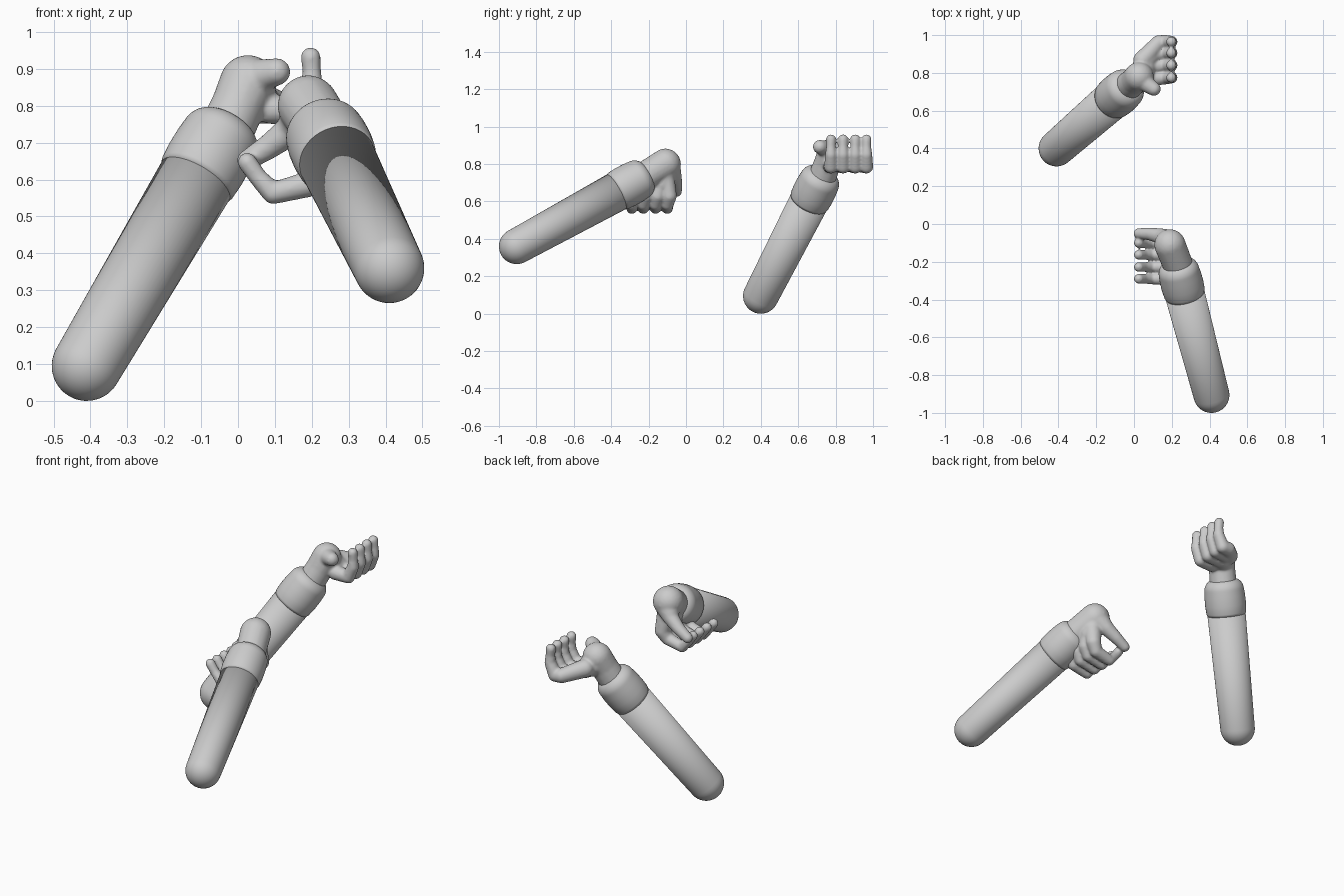
import bpy, bmesh, math
from mathutils import Vector, Matrix

if "Cube" in bpy.data.objects:
    bpy.data.objects.remove(bpy.data.objects["Cube"])

grey = bpy.data.materials.new("light grey")
grey.diffuse_color = (0.6, 0.6, 0.6, 1)
grey.use_nodes = True
grey.node_tree.nodes["Principled BSDF"].inputs["Base Color"].default_value = grey.diffuse_color


def add_object(name, bm):
    bmesh.ops.recalc_face_normals(bm, faces=bm.faces)
    for f in bm.faces:
        f.smooth = True
    mesh = bpy.data.meshes.new(name)
    bm.to_mesh(mesh)
    bm.free()
    mesh.materials.append(grey)
    ob = bpy.data.objects.new(name, mesh)
    bpy.context.collection.objects.link(ob)
    return ob


def lathe(name, start, direction, profile, sides=48):
    """Revolve (distance, radius) points around an axis."""
    bm = bmesh.new()
    rot = direction.to_track_quat('Z', 'Y').to_matrix().to_4x4()
    m = Matrix.Translation(start) @ rot
    verts = [bm.verts.new(m @ Vector((r, 0, d))) for d, r in profile]
    edges = [bm.edges.new(p) for p in zip(verts, verts[1:])]
    bmesh.ops.spin(bm, geom=verts + edges, cent=start, axis=direction,
                   angle=math.tau, steps=sides, use_merge=True)
    bmesh.ops.remove_doubles(bm, verts=bm.verts, dist=1e-5)
    return add_object(name, bm)


def quarter(d, r, depth, inner, steps=10):
    """Rounded shoulder from radius r down to the inner radius."""
    return [(d + depth * math.sin(a), inner + (r - inner) * math.cos(a))
            for a in (math.pi / 2 * i / steps for i in range(steps + 1))]


def arm(side, start, cuff_start):
    start, cuff_start = Vector(start), Vector(cuff_start)
    axis = (cuff_start - start).normalized()
    n = (cuff_start - start).length
    cap = [(-d, r) for d, r in reversed(quarter(0, 0.095, 0.095, 0))]
    # forearm with a round elbow end
    lathe(side + "_forearm", start, axis, cap + [(n + 0.03, 0.106), (n + 0.03, 0)])
    # cuff with a soft shoulder
    lathe(side + "_cuff", cuff_start, axis,
          [(0, 0), (0, 0.105), (0.015, 0.110), (0.06, 0.113), (0.11, 0.112)]
          + quarter(0.14, 0.109, 0.06, 0.055) + [(0.2, 0)])


# unit sphere points shared by all capsules
ball = bmesh.new()
bmesh.ops.create_icosphere(ball, subdivisions=3, radius=1)
BALL = [v.co.copy() for v in ball.verts]
ball.free()


def hand(name, chains):
    """Join chains of tapered capsules (x, y, z, radius) into one soft body."""
    bm = bmesh.new()
    for chain in chains:
        for a, b in zip(chain, chain[1:]):
            seg = bmesh.new()
            for x, y, z, r in (a, b):
                for p in BALL:
                    seg.verts.new(Vector((x, y, z)) + p * r)
            bmesh.ops.convex_hull(seg, input=list(seg.verts))
            inner = [v for v in seg.verts if not v.link_faces]
            bmesh.ops.delete(seg, geom=inner, context='VERTS')
            bmesh.ops.recalc_face_normals(seg, faces=list(seg.faces))
            temp = bpy.data.meshes.new("segment")
            seg.to_mesh(temp)
            seg.free()
            bm.from_mesh(temp)
            bpy.data.meshes.remove(temp)
    ob = add_object(name, bm)
    rm = ob.modifiers.new("blend", 'REMESH')
    rm.mode = 'VOXEL'
    rm.voxel_size = 0.007
    rm.use_smooth_shade = True
    sm = ob.modifiers.new("soften", 'SMOOTH')
    sm.factor = 0.5
    sm.iterations = 5


# open hand at the back, fingers curling upward
arm("back", (-0.41, 0.40, 0.095), (-0.116, 0.656, 0.595))
chains = [
    [(-0.03, 0.73, 0.735, 0.075), (0.0, 0.755, 0.80, 0.073), (0.027, 0.78, 0.86, 0.078)],
    [(0.03, 0.775, 0.865, 0.06), (0.075, 0.735, 0.885, 0.042), (0.105, 0.715, 0.892, 0.037)],
    [(0.03, 0.79, 0.83, 0.07), (0.07, 0.84, 0.80, 0.05)],
]
for y in (0.775, 0.84, 0.905, 0.965):
    k = 0.07 + 0.35 * max(0, y - 0.85)
    chains.append([(0.045, 0.80 + 0.35 * (y - 0.775), 0.82, 0.05), (k + 0.02, y - 0.005, 0.79, 0.040),
                   (0.17, y, 0.785, 0.036), (0.20, y, 0.85, 0.031),
                   (0.20, y, 0.895, 0.025), (0.197, y, 0.932, 0.027)])
hand("back_hand", chains)

# hand at the front, fingers reaching sideways
arm("front", (0.41, -0.905, 0.36), (0.27, -0.375, 0.65))
chains = [
    [(0.23, -0.21, 0.74, 0.08), (0.19, -0.11, 0.80, 0.083)],
    [(0.19, -0.10, 0.79, 0.07), (0.145, -0.065, 0.735, 0.042),
     (0.085, -0.053, 0.69, 0.034), (0.025, -0.05, 0.652, 0.028)],
    [(0.19, -0.11, 0.78, 0.07), (0.21, -0.13, 0.69, 0.05)],
]
for y in (-0.10, -0.163, -0.228, -0.29):
    chains.append([(0.205, -0.11 + 0.35 * (y + 0.10), 0.72, 0.05), (0.215, y + 0.01, 0.63, 0.041),
                   (0.19, y, 0.587, 0.035), (0.095, y, 0.563, 0.030),
                   (0.055, y, 0.605, 0.025), (0.025, y, 0.647, 0.026)])
hand("front_hand", chains)
